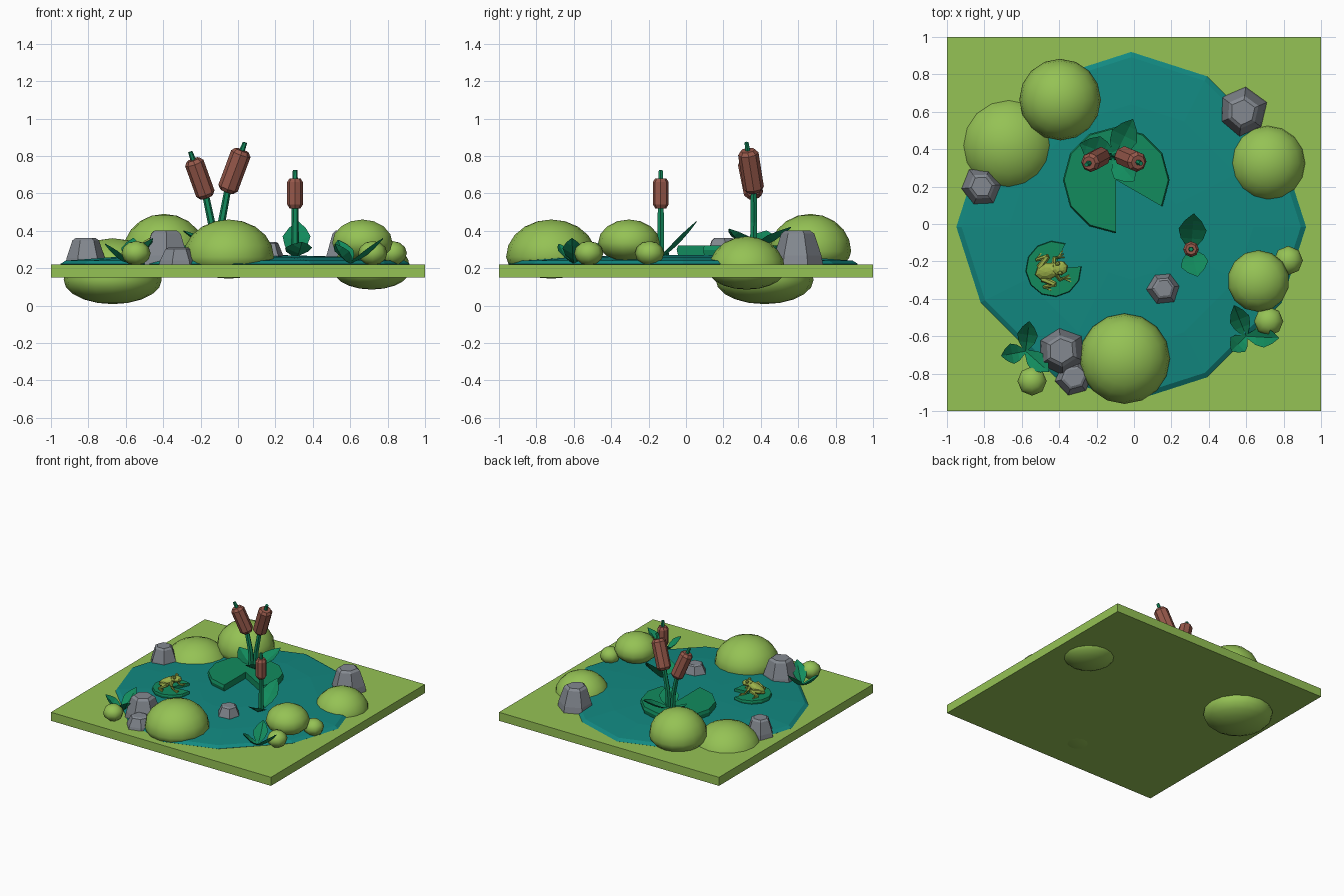
import bpy, bmesh, math, random
from mathutils import Vector, Matrix

random.seed(4)
cube = bpy.data.objects.get("Cube")
if cube:
    bpy.data.objects.remove(cube, do_unlink=True)


def material(name, rgb):
    m = bpy.data.materials.new(name)
    m.use_nodes = True
    color = (*rgb, 1)
    m.diffuse_color = color
    bsdf = next(n for n in m.node_tree.nodes if n.type == 'BSDF_PRINCIPLED')
    bsdf.inputs["Base Color"].default_value = color
    return m


GRASS = material("grass green", (0.30, 0.54, 0.09))
WATER = material("pond teal", (0.006, 0.25, 0.22))
LEAF = material("leaf green", (0.006, 0.26, 0.11))
BROWN = material("reed brown", (0.31, 0.10, 0.07))
STONE = material("stone grey", (0.23, 0.25, 0.28))
FROG = material("frog olive green", (0.34, 0.45, 0.07))


def finish(name, bm, mat, smooth=False):
    bmesh.ops.recalc_face_normals(bm, faces=bm.faces[:])
    me = bpy.data.meshes.new(name)
    bm.to_mesh(me)
    bm.free()
    me.materials.append(mat)
    ob = bpy.data.objects.new(name, me)
    bpy.context.collection.objects.link(ob)
    if smooth:
        me.polygons.foreach_set("use_smooth", [True] * len(me.polygons))
    return ob


def loft(bm, rings):
    """Skin a list of equal-sized point loops and cap both ends."""
    loops = [[bm.verts.new(p) for p in r] for r in rings]
    n = len(loops[0])
    for a, b in zip(loops, loops[1:]):
        for i in range(n):
            j = (i + 1) % n
            bm.faces.new((a[i], a[j], b[j], b[i]))
    bm.faces.new(loops[0])
    bm.faces.new(loops[-1])


def tube(bm, stations, sides):
    """Round tube through (point, radius) stations."""
    pts = [Vector(p) for p, r in stations]
    rings = []
    for i, (p, r) in enumerate(stations):
        d = pts[min(i + 1, len(pts) - 1)] - pts[max(i - 1, 0)]
        q = Vector((0, 0, 1)).rotation_difference(d.normalized())
        rings.append([pts[i] + q @ Vector((r * math.cos(a), r * math.sin(a), 0))
                      for a in (math.tau * k / sides for k in range(sides))])
    loft(bm, rings)


def ellipsoid(bm, loc, size, seg=8, rows=6, rot=None):
    m = Matrix.Translation(loc) @ (rot or Matrix()) @ Matrix.Diagonal((*size, 1))
    return bmesh.ops.create_uvsphere(bm, u_segments=seg, v_segments=rows,
                                     radius=1, matrix=m)["verts"]


# Grass slab
bm = bmesh.new()
bmesh.ops.create_cube(bm, size=1, matrix=Matrix.Translation((0, 0, 0.185))
                      @ Matrix.Diagonal((2, 2, 0.07, 1)))
finish("grass_slab", bm, GRASS)

# Pond: twelve-sided shallow dome
corner = [(0.935, 0), (0.805, 0.405), (0.405, 0.805)]
outline = []
for k in range(4):
    turn = Matrix.Rotation(k * math.pi / 2, 2)
    outline += [turn @ Vector(c) for c in corner]
bm = bmesh.new()
loft(bm, [[(p.x * s - 0.015, p.y * s - 0.015, z) for p in outline]
          for s, z in ((0.98, 0.21), (1, 0.222), (0.97, 0.24), (0.7, 0.259), (0.3, 0.269))])
finish("pond_water", bm, WATER)


# Bushes: rounded on top, flatter underneath
def bush(name, x, y, z, r, h, seg=16, rows=10, under=0.58):
    bm = bmesh.new()
    for v in ellipsoid(bm, (0, 0, 0), (r, r, h), seg, rows):
        if v.co.z < 0:
            v.co.z *= under
    bmesh.ops.translate(bm, verts=bm.verts[:], vec=(x, y, z))
    finish(name, bm, GRASS, True)


bush("bush_back_low", -0.67, 0.42, 0.137, 0.262, 0.223)
bush("bush_back_tall", -0.395, 0.665, 0.29, 0.218, 0.2)
bush("bush_front", -0.05, -0.72, 0.26, 0.242, 0.2)
bush("bush_side_low", 0.715, 0.325, 0.19, 0.205, 0.18)
bush("bush_side_front", 0.665, -0.305, 0.335, 0.165, 0.125, 14, 8, 0.8)
for i, (x, y) in enumerate(((-0.545, -0.84), (0.72, -0.52), (0.825, -0.195))):
    bush("small_bush_%d" % (i + 1), x, y, 0.28, 0.078, 0.065, 8, 6, 1)


# Rocks: uneven six-sided tapered blocks
def rock(name, x, y, r, z, h, turn):
    bm = bmesh.new()
    wobble = [random.uniform(0.88, 1.08) for _ in range(6)]
    rings = []
    for s, t in ((1, 0), (0.93, 0.3), (0.65, 0.92), (0.5, 1)):
        rings.append([(x + r * s * w * math.cos(turn + k * math.pi / 3),
                       y + r * s * w * math.sin(turn + k * math.pi / 3), z + h * t)
                      for k, w in enumerate(wobble)])
    loft(bm, rings)
    finish(name, bm, STONE)


rock("rock_left", -0.815, 0.2, 0.12, 0.21, 0.15, 0.1)
rock("rock_back", 0.58, 0.595, 0.135, 0.21, 0.19, 0.4)
rock("rock_pond", 0.16, -0.34, 0.095, 0.24, 0.10, 0.1)
rock("rock_front_tall", -0.39, -0.675, 0.135, 0.21, 0.19, 0.6)
rock("rock_front_low", -0.32, -0.82, 0.105, 0.21, 0.10, 0.2)


# Lily pads: twelve-sided discs with a wedge left out
def lily_pad(name, x, y, r, z0, z1, start):
    bm = bmesh.new()
    rings = []
    for s, z in ((0.97, z0), (1, z0 + (z1 - z0) * 0.6), (0.975, z1)):
        ring = [(x, y, z)]
        for k in range(11):
            a = math.radians(start + 30 * k)
            ring.append((x + r * s * math.cos(a), y + r * s * math.sin(a), z))
        rings.append(ring)
    loft(bm, rings)
    finish(name, bm, LEAF)


lily_pad("lily_pad_large", -0.095, 0.235, 0.285, 0.265, 0.32, -30)
lily_pad("lily_pad_small", -0.43, -0.24, 0.15, 0.255, 0.29, 65)


# Cattails: bent stem, bevelled head and small tip
def cattail(name, base, bottom, top, r):
    a, b, c = Vector(base), Vector(bottom), Vector(top)
    d = (c - b).normalized()
    mid = (a + b) / 2 + Vector((-d.x, 0, 0)) * 0.03
    bm = bmesh.new()
    tube(bm, [(a, 0.022), (mid, 0.02), (b + d * 0.02, 0.018)], 6)
    tube(bm, [(c - d * 0.02, 0.016), (c + d * 0.045, 0.012)], 6)
    finish(name + "_stem", bm, LEAF, False)
    bm = bmesh.new()
    tube(bm, [(b, r * 0.7), (b + d * 0.02, r), (c - d * 0.02, r), (c, r * 0.7)], 8)
    finish(name + "_head", bm, BROWN)


cattail("cattail_left", (-0.13, 0.36, 0.28), (-0.168, 0.365, 0.58), (-0.24, 0.325, 0.78), 0.052)
cattail("cattail_right", (-0.095, 0.36, 0.28), (-0.06, 0.365, 0.61), (0.022, 0.33, 0.83), 0.055)
cattail("cattail_front", (0.305, -0.135, 0.24), (0.305, -0.135, 0.52), (0.305, -0.135, 0.68), 0.042)


# Leaves: pointed, folded along the midrib, curving outward
def leaves(name, base, tips, width):
    bm = bmesh.new()
    b = Vector(base)
    for tip in tips:
        t = Vector(tip)
        flat = Vector((t.x - b.x, t.y - b.y, 0))
        side = Vector((-flat.y, flat.x, 0)).normalized()
        rings = []
        for u, w in ((0, 0.15), (0.3, 0.8), (0.55, 1), (0.8, 0.6), (1, 0.03)):
            p = b.lerp(t, u) + Vector((0, 0, -0.02 * math.sin(math.pi * u)))
            s, up = side * width * w / 2, Vector((0, 0, 0.025 * w))
            low = Vector((0, 0, -0.006))
            rings.append([p - s + up, p, p + s + up, p + low])
        loft(bm, rings)
    finish(name, bm, LEAF)


leaves("cattail_leaves_back", (-0.105, 0.36, 0.31),
       [(-0.005, 0.56, 0.42), (-0.29, 0.43, 0.40), (0.0, 0.23, 0.41)], 0.15)
leaves("cattail_leaves_front", (0.305, -0.135, 0.26),
       [(0.32, 0.055, 0.45), (0.34, -0.28, 0.34)], 0.15)
leaves("shore_plant_left", (-0.58, -0.68, 0.23),
       [(-0.56, -0.52, 0.36), (-0.71, -0.705, 0.33), (-0.455, -0.79, 0.36)], 0.11)
leaves("shore_plant_right", (0.6, -0.6, 0.23),
       [(0.535, -0.435, 0.35), (0.52, -0.68, 0.33), (0.775, -0.61, 0.36)], 0.11)

# Frog: body, head, eyes and mirrored legs, sitting on the small pad
bm = bmesh.new()
tilt = Matrix.Rotation(math.radians(-25), 4, 'Y')
ellipsoid(bm, (-0.01, 0, 0.045), (0.08, 0.045, 0.032), rot=tilt)
ellipsoid(bm, (0.055, 0, 0.075), (0.045, 0.04, 0.024))
for s in (-1, 1):
    ellipsoid(bm, (0.05, 0.026 * s, 0.096), (0.014, 0.012, 0.014), 6, 4)
    hip, knee, ankle = (-0.05, 0.03 * s, 0.03), (0.01, 0.078 * s, 0.05), (-0.055, 0.075 * s, 0.012)
    tube(bm, [(hip, 0.018), (knee, 0.014)], 6)
    tube(bm, [(knee, 0.014), (ankle, 0.009)], 6)
    elbow, hand = (0.04, 0.06 * s, 0.035), (0.06, 0.058 * s, 0.008)
    tube(bm, [((0.03, 0.03 * s, 0.055), 0.013), (elbow, 0.01)], 6)
    tube(bm, [(elbow, 0.01), (hand, 0.007)], 6)
    for root in (ankle, hand):
        for spread in (-0.018, 0, 0.018):
            toe = (root[0] + 0.035, root[1] + spread + 0.01 * s, 0.004)
            tube(bm, [(root, 0.006), (toe, 0.004)], 4)
bmesh.ops.transform(bm, verts=bm.verts[:], matrix=Matrix.Translation((-0.45, -0.25, 0.288))
                    @ Matrix.Rotation(math.radians(15), 4, 'Z'))
finish("frog", bm, FROG)
